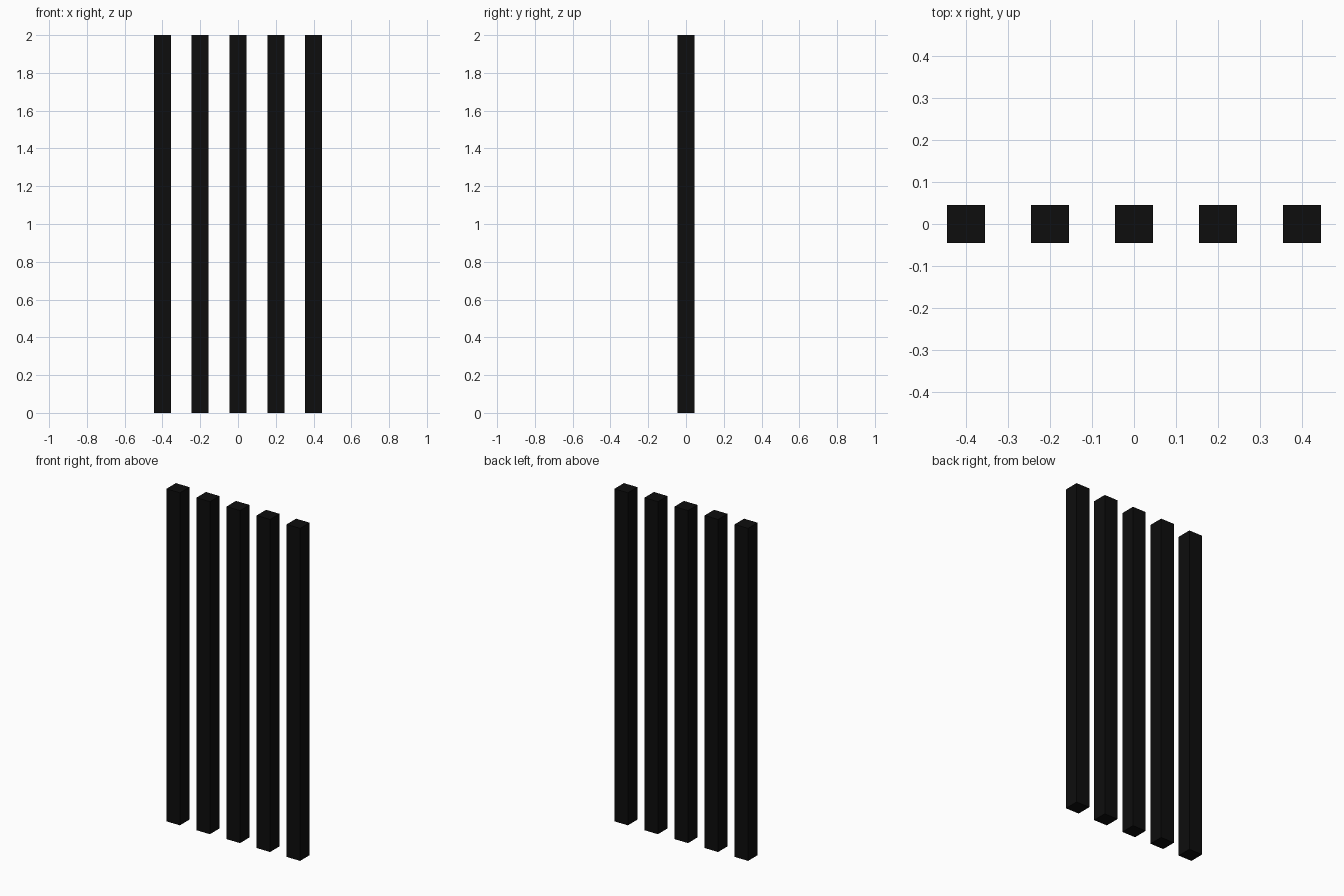
import bpy

if "Cube" in bpy.data.objects:
    bpy.data.objects.remove(bpy.data.objects["Cube"])

WIDTH, HEIGHT, SPACING, COUNT = 0.09, 2.0, 0.2, 5

black = bpy.data.materials.new("black")
black.diffuse_color = (0.004, 0.004, 0.004, 1)
black.use_nodes = True
black.node_tree.nodes["Principled BSDF"].inputs["Base Color"].default_value = black.diffuse_color

# Row of evenly spaced square upright bars
for i in range(COUNT):
    x = (i - (COUNT - 1) / 2) * SPACING
    bpy.ops.mesh.primitive_cube_add(size=1, location=(x, 0, HEIGHT / 2))
    bar = bpy.context.object
    bar.name = f"upright_bar_{i + 1}"
    bar.scale = (WIDTH, WIDTH, HEIGHT)
    bpy.ops.object.transform_apply(location=False, rotation=False, scale=True)
    bar.data.materials.append(black)
